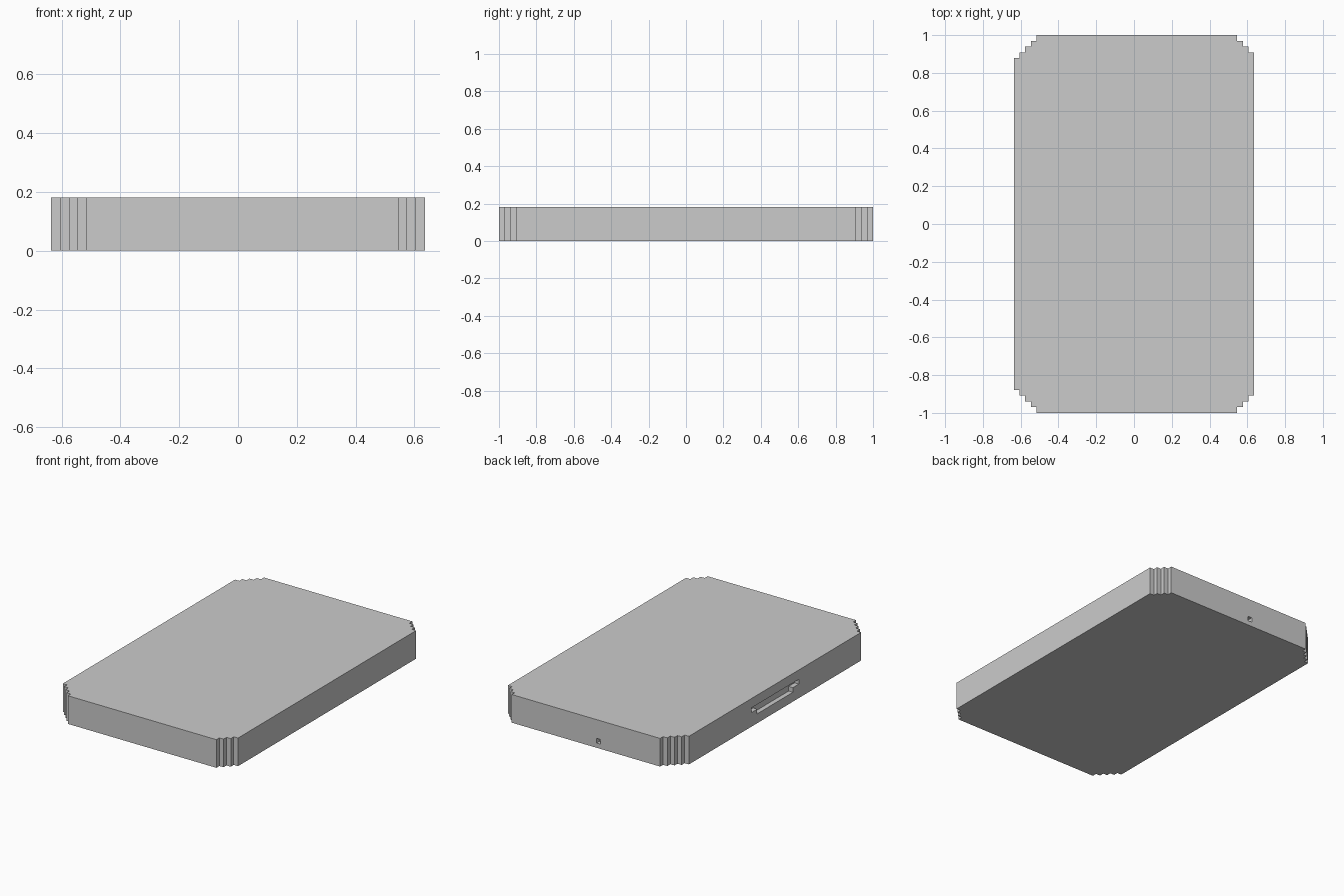
import bpy, bmesh
from mathutils import Vector

if "Cube" in bpy.data.objects:
    bpy.data.objects.remove(bpy.data.objects["Cube"])

U = 2 / 66  # one block of the stepped grid


def prism(name, points, direction):
    """Extrude a flat outline (block units) along a direction."""
    bm = bmesh.new()
    face = bm.faces.new([bm.verts.new(Vector(p) * U) for p in points])
    ext = bmesh.ops.extrude_face_region(bm, geom=[face])
    moved = [g for g in ext["geom"] if isinstance(g, bmesh.types.BMVert)]
    bmesh.ops.translate(bm, verts=moved, vec=Vector(direction) * U)
    bmesh.ops.recalc_face_normals(bm, faces=bm.faces)
    mesh = bpy.data.meshes.new(name)
    bm.to_mesh(mesh)
    bm.free()
    obj = bpy.data.objects.new(name, mesh)
    bpy.context.collection.objects.link(obj)
    return obj


def stair(sign, steps):
    """Stepped corner from the side wall up to the back wall."""
    pts = []
    for i in range(steps + 1):
        y = 33 - steps + i
        pts.append((sign * (21 - i), y))
        if i < steps:
            pts.append((sign * (20 - i), y))
    return pts


# Case: stepped outline, left corners one step longer than the right ones
back = stair(1, 3) + stair(-1, 4)[::-1]
front = [(x, -y) for x, y in reversed(back)]
case = prism("case", [(x, y, 0) for x, y in back + front], (0, 0, 6))

# Left port: wide slot on top, narrower below
port = [(-8, 4), (8, 4), (8, 3), (6, 3), (6, 2), (-6, 2), (-6, 3), (-8, 3)]
port_cutter = prism("port_cutter", [(-22, y, z) for y, z in port], (2, 0, 0))

# Small hole in the back wall
hole = [(-3, 1), (-2, 1), (-2, 2), (-3, 2)]
hole_cutter = prism("hole_cutter", [(x, 34, z) for x, z in hole], (0, -2, 0))

for cutter in (port_cutter, hole_cutter):
    mod = case.modifiers.new(cutter.name, "BOOLEAN")
    mod.operation = "DIFFERENCE"
    mod.solver = "EXACT"
    mod.object = cutter
    cutter.hide_render = True
    cutter.display_type = "WIRE"
